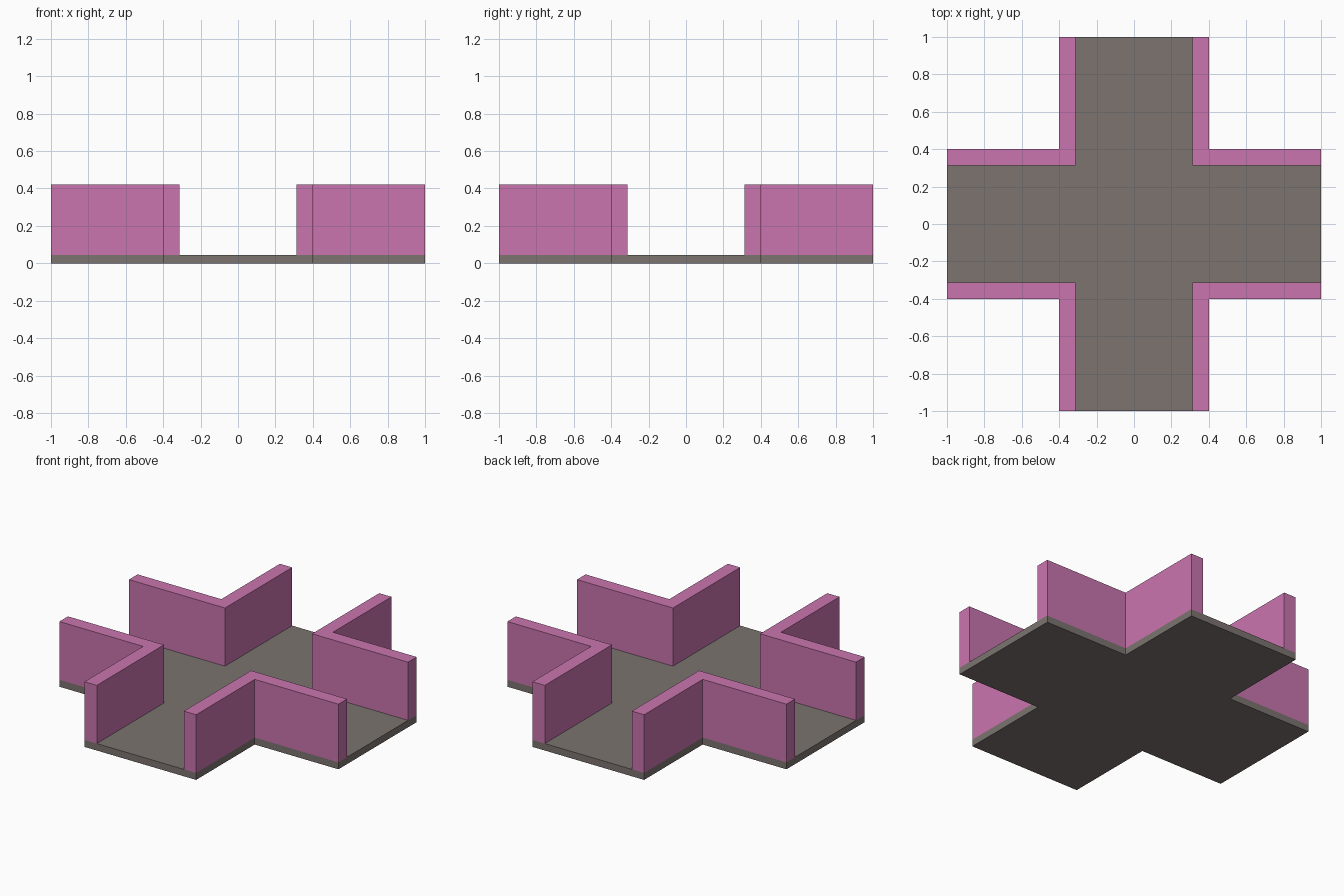
import bpy, bmesh
from math import pi
from mathutils import Matrix

if "Cube" in bpy.data.objects:
    bpy.data.objects.remove(bpy.data.objects["Cube"])

INNER, OUTER, END = 0.312, 0.4, 1.0   # wall faces and arm length
FLOOR_TOP, WALL_TOP = 0.045, 0.422


def material(name, rgb):
    mat = bpy.data.materials.new(name)
    mat.diffuse_color = (*rgb, 1)
    mat.use_nodes = True
    mat.node_tree.nodes["Principled BSDF"].inputs["Base Color"].default_value = mat.diffuse_color
    return mat


def prism(name, outline, z0, z1, mat):
    """Extrude a counter-clockwise outline from z0 up to z1."""
    bm = bmesh.new()
    face = bm.faces.new([bm.verts.new((x, y, z0)) for x, y in outline])
    result = bmesh.ops.extrude_face_region(bm, geom=[face], use_keep_orig=True)
    top = [v for v in result["geom"] if isinstance(v, bmesh.types.BMVert)]
    bmesh.ops.translate(bm, verts=top, vec=(0, 0, z1 - z0))
    bmesh.ops.recalc_face_normals(bm, faces=bm.faces)
    mesh = bpy.data.meshes.new(name)
    bm.to_mesh(mesh)
    bm.free()
    mesh.materials.append(mat)
    obj = bpy.data.objects.new(name, mesh)
    bpy.context.collection.objects.link(obj)
    return obj


floor_mat = material("floor_grey", (0.20, 0.175, 0.162))
wall_mat = material("wall_pink", (0.59, 0.178, 0.43))

# Cross-shaped floor: one arm's three corners turned around the centre
arm = [(END, -OUTER), (END, OUTER), (OUTER, OUTER)]
cross = []
for x, y in arm * 4:
    k = len(cross) // 3
    for _ in range(k):
        x, y = -y, x
    cross.append((x, y))
prism("crossroad_floor", cross, 0, FLOOR_TOP, floor_mat)

# L-shaped corner walls, one in each quadrant
corner = [(INNER, INNER), (END, INNER), (END, OUTER),
          (OUTER, OUTER), (OUTER, END), (INNER, END)]
for k, side in enumerate(("back_right", "back_left", "front_left", "front_right")):
    wall = prism(f"corner_wall_{side}", corner, FLOOR_TOP, WALL_TOP, wall_mat)
    wall.data.transform(Matrix.Rotation(k * pi / 2, 4, "Z"))
